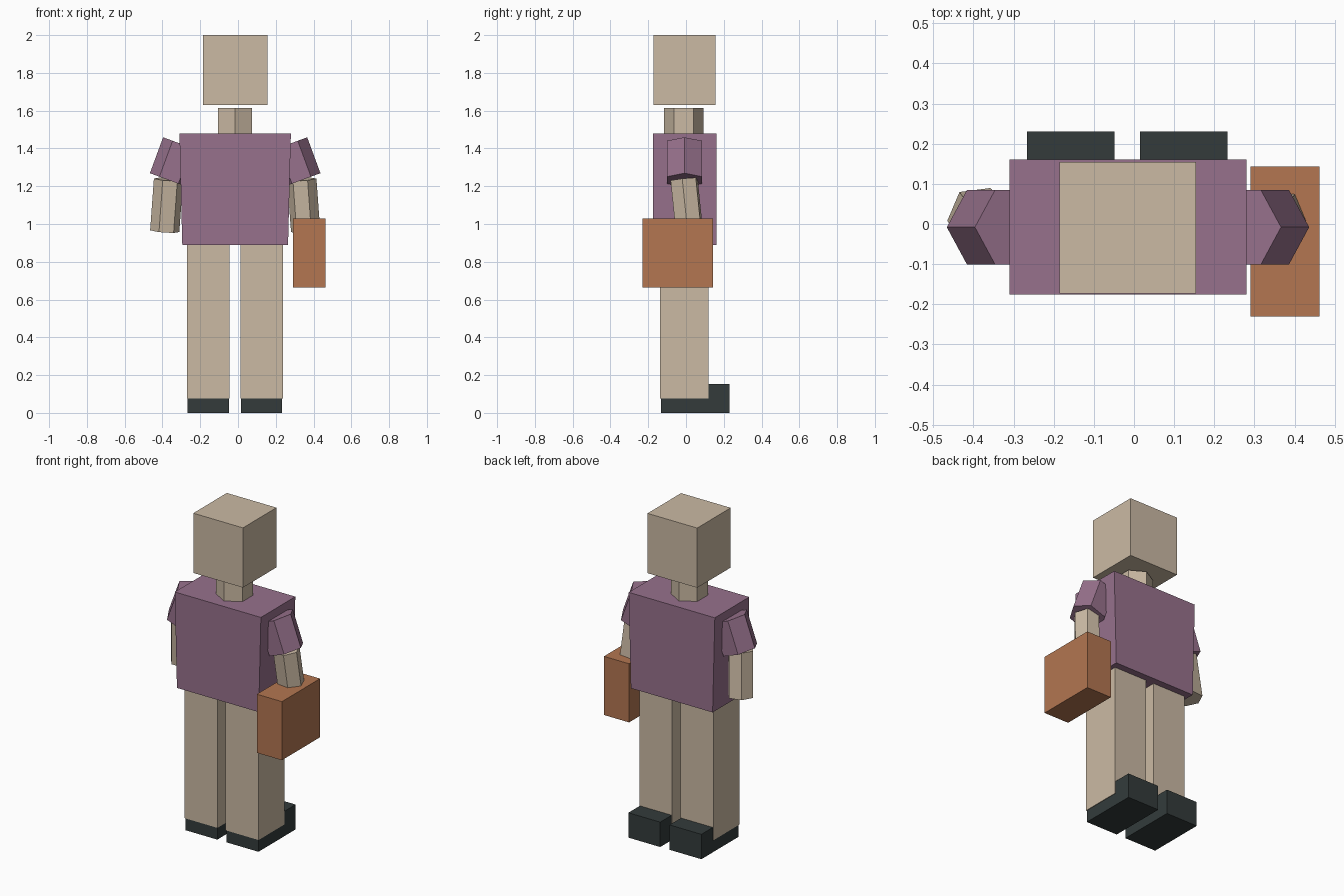
import bpy, bmesh, math
from mathutils import Matrix, Vector

if "Cube" in bpy.data.objects:
    bpy.data.objects.remove(bpy.data.objects["Cube"])


def material(name, r, g, b):
    lin = [((c / 255 + 0.055) / 1.055) ** 2.4 for c in (r, g, b)]
    m = bpy.data.materials.new(name)
    m.diffuse_color = (*lin, 1)
    m.use_nodes = True
    m.node_tree.nodes["Principled BSDF"].inputs["Base Color"].default_value = m.diffuse_color
    return m


SKIN = material("beige", 203, 186, 164)
SHIRT = material("mauve", 151, 113, 140)
BAG = material("tan_orange", 179, 118, 81)
SHOE = material("charcoal", 51, 59, 59)
MID = -0.015  # the body's mirror plane in x


def finish(name, bm, mat):
    bmesh.ops.recalc_face_normals(bm, faces=bm.faces)
    mesh = bpy.data.meshes.new(name)
    bm.to_mesh(mesh)
    bm.free()
    mesh.materials.append(mat)
    ob = bpy.data.objects.new(name, mesh)
    bpy.context.collection.objects.link(ob)
    return ob


def box(name, mat, x, y, z, bottom_inset=0.0):
    """Box from ranges; bottom_inset narrows the lower end in x."""
    bm = bmesh.new()
    bmesh.ops.create_cube(bm, size=1)
    for v in bm.verts:
        low = v.co.z < 0
        inset = bottom_inset * (1 if v.co.x < 0 else -1) if low else 0
        v.co = (x[v.co.x > 0] + inset, y[v.co.y > 0], z[v.co.z > 0])
    return finish(name, bm, mat)


def hex_prism(name, mat, top, bottom, radius, angle):
    """Six-sided prism between two centres; angle turns its first corner."""
    top, bottom = Vector(top), Vector(bottom)
    axis = (top - bottom).normalized()
    side = (Vector((1, 0, 0)) - axis * axis.x).normalized()
    other = axis.cross(side)
    bm = bmesh.new()
    rings = []
    for centre in (bottom, top):
        ring = []
        for i in range(6):
            a = math.radians(angle + 60 * i)
            ring.append(bm.verts.new(
                centre + radius * (math.cos(a) * side + math.sin(a) * other)))
        rings.append(ring)
        bm.faces.new(ring)
    for i in range(6):
        j = (i + 1) % 6
        bm.faces.new((rings[0][i], rings[0][j], rings[1][j], rings[1][i]))
    return finish(name, bm, mat)


# Head, neck and torso
box("head", SKIN, (-0.185, 0.155), (-0.173, 0.155), (1.63, 2.0))
hex_prism("neck", SKIN, (MID, -0.012, 1.615), (MID, -0.012, 1.45), 0.104, 90)
box("torso", SHIRT, (-0.31, 0.28), (-0.176, 0.161), (0.89, 1.48), 0.015)

for s, label in ((-1, "left"), (1, "right")):
    # Sleeve and forearm, mirrored about the middle
    hex_prism("sleeve_" + label, SHIRT,
              (MID + s * 0.281, -0.008, 1.422),
              (MID + s * 0.351, -0.008, 1.232), 0.107, 0)
    hex_prism("forearm_" + label, SKIN,
              (MID + s * 0.353, -0.01, 1.236),
              (MID + s * 0.373, 0.018, 0.962), 0.078, -7 * s)
    # Leg and shoe
    cx = MID - 0.0015 + s * 0.141
    box("leg_" + label, SKIN, (cx - 0.1125, cx + 0.1125),
        (-0.137, 0.118), (0.075, 0.89))
    box("shoe_" + label, SHOE, (cx - 0.109, cx + 0.109),
        (-0.133, 0.23), (0.0, 0.154))

# Case held in the hand
box("case", BAG, (0.29, 0.462), (-0.23, 0.143), (0.665, 1.028))
